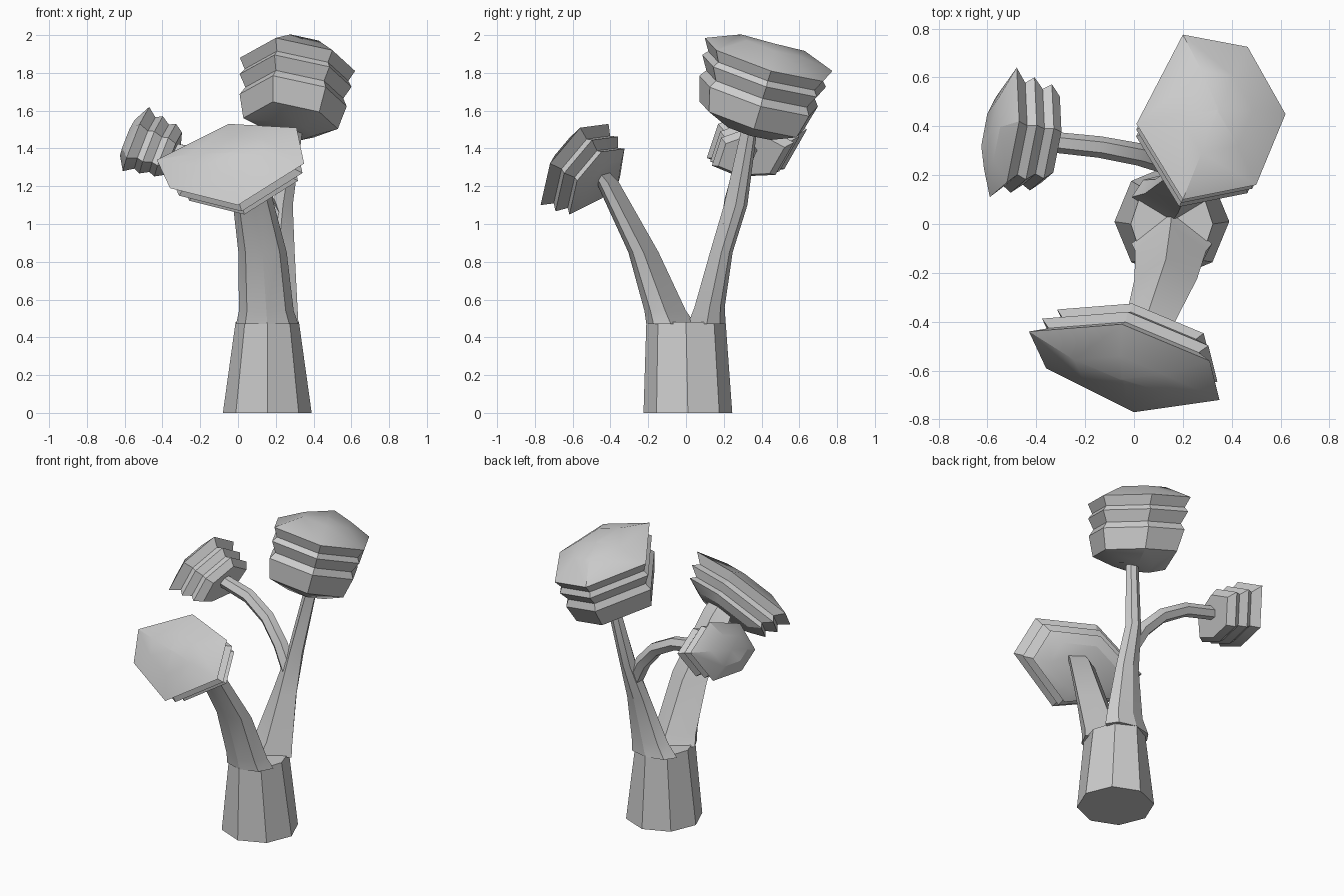
import bpy, bmesh, math
from mathutils import Vector

cube = bpy.data.objects.get("Cube")
if cube:
    bpy.data.objects.remove(cube)

grey = bpy.data.materials.new("plain_grey")
grey.diffuse_color = (0.6, 0.6, 0.6, 1)
grey.use_nodes = True
grey.node_tree.nodes["Principled BSDF"].inputs["Base Color"].default_value = (0.6, 0.6, 0.6, 1)


def loft(name, rings):
    """Skin a list of equal-sized point rings and close both ends."""
    bm = bmesh.new()
    rows = [[bm.verts.new(p) for p in ring] for ring in rings]
    n = len(rows[0])
    for a, b in zip(rows, rows[1:]):
        for i in range(n):
            j = (i + 1) % n
            bm.faces.new((a[i], a[j], b[j], b[i]))
    bm.faces.new(rows[0])
    bm.faces.new(rows[-1])
    bmesh.ops.recalc_face_normals(bm, faces=bm.faces)
    mesh = bpy.data.meshes.new(name)
    bm.to_mesh(mesh)
    bm.free()
    mesh.materials.append(grey)
    obj = bpy.data.objects.new(name, mesh)
    bpy.context.collection.objects.link(obj)
    bpy.ops.object.select_all(action='DESELECT')
    obj.select_set(True)
    bpy.context.view_layer.objects.active = obj
    bpy.ops.object.shade_smooth_by_angle(angle=math.radians(28))
    return obj


def flat_ring(x, y, z, rx, ry, angles):
    """Horizontal ring with corners at the given angles."""
    return [(x + rx * math.cos(math.radians(a)), y + ry * math.sin(math.radians(a)), z)
            for a in angles]


def foliage(name, rim, outward, profile):
    """Ridged crown: the rim polygon is scaled and slid along its own axis."""
    rim = [Vector(p) for p in rim]
    centre = sum(rim, Vector()) / len(rim)
    axis = Vector()
    for a, b in zip(rim, rim[1:] + rim[:1]):
        axis += (a - centre).cross(b - centre)
    axis.normalize()
    if axis.dot(Vector(outward)) < 0:
        axis.negate()
    loft(name, [[centre + (p - centre) * s + axis * d for p in rim] for s, d in profile])


# Trunk: tapered octagon
octagon = range(0, 360, 45)
loft("trunk", [flat_ring(0.155, 0.01, 0, 0.235, 0.235, octagon),
               flat_ring(0.155, 0.0, 0.48, 0.168, 0.21, octagon)])

# Two main branches, each growing from half of the trunk
front_half = [180, 225, 270, 315, 0, 90]
back_half = [0, 45, 90, 135, 180, 270]
loft("front_branch", [flat_ring(*s, front_half) for s in (
    (0.155, -0.08, 0.47, 0.165, 0.13),
    (0.15, -0.11, 0.54, 0.145, 0.11),
    (0.13, -0.225, 0.85, 0.128, 0.08),
    (0.06, -0.415, 1.22, 0.10, 0.06),
    (0.04, -0.48, 1.30, 0.09, 0.05))])
loft("back_branch", [flat_ring(*s, back_half) for s in (
    (0.155, 0.11, 0.47, 0.165, 0.10),
    (0.18, 0.125, 0.56, 0.135, 0.08),
    (0.215, 0.187, 0.85, 0.085, 0.06),
    (0.238, 0.263, 1.10, 0.052, 0.062),
    (0.30, 0.335, 1.50, 0.042, 0.042))])

# Thin side branch: six-sided tube along an arc
path = [Vector(p) for p in ((0.22, 0.23, 0.98), (0.14, 0.25, 1.13), (0.02, 0.285, 1.26),
                            (-0.14, 0.315, 1.35), (-0.38, 0.34, 1.40))]
tube = []
for i, p in enumerate(path):
    t = (path[min(i + 1, 4)] - path[max(i - 1, 0)]).normalized()
    u = t.cross(Vector((0, 0, 1))).normalized()
    v = u.cross(t)
    r = 0.05 - 0.002 * i
    tube.append([p + r * (u * math.cos(k * math.pi / 3) + v * math.sin(k * math.pi / 3))
                 for k in range(6)])
loft("side_branch", tube)

# Crowns: profile entries are (scale, distance along the axis)
foliage("back_crown",
        [(0.2, 0.10, 1.985), (0.5, 0.16, 1.92), (0.62, 0.45, 1.81),
         (0.465, 0.725, 1.755), (0.2, 0.775, 1.81), (0.01, 0.41, 1.88)], (0, 0, 1),
        [(0.02, 0.10), (0.5, 0.085), (1, 0), (0.9, -0.06), (0.97, -0.09),
         (0.85, -0.16), (0.93, -0.20), (0.82, -0.33), (0.4, -0.39)])
foliage("front_crown",
        [(-0.43, -0.44, 1.34), (-0.05, -0.41, 1.53), (0.31, -0.56, 1.51),
         (0.35, -0.72, 1.32), (0, -0.77, 1.1), (-0.36, -0.59, 1.19)], (0, -1, 0.8),
        [(0.02, 0.075), (0.5, 0.06), (1, 0), (0.83, -0.05), (0.92, -0.085),
         (0.74, -0.125), (0.81, -0.155), (0.56, -0.19)])
foliage("side_crown",
        [(-0.47, 0.42, 1.62), (-0.52, 0.17, 1.53), (-0.59, 0.11, 1.35),
         (-0.61, 0.28, 1.28), (-0.565, 0.52, 1.29), (-0.48, 0.64, 1.5)], (-1, 0, 0.3),
        [(0.02, 0.055), (0.55, 0.05), (1, 0), (0.8, -0.05), (0.89, -0.085),
         (0.74, -0.13), (0.82, -0.165), (0.66, -0.21)])
